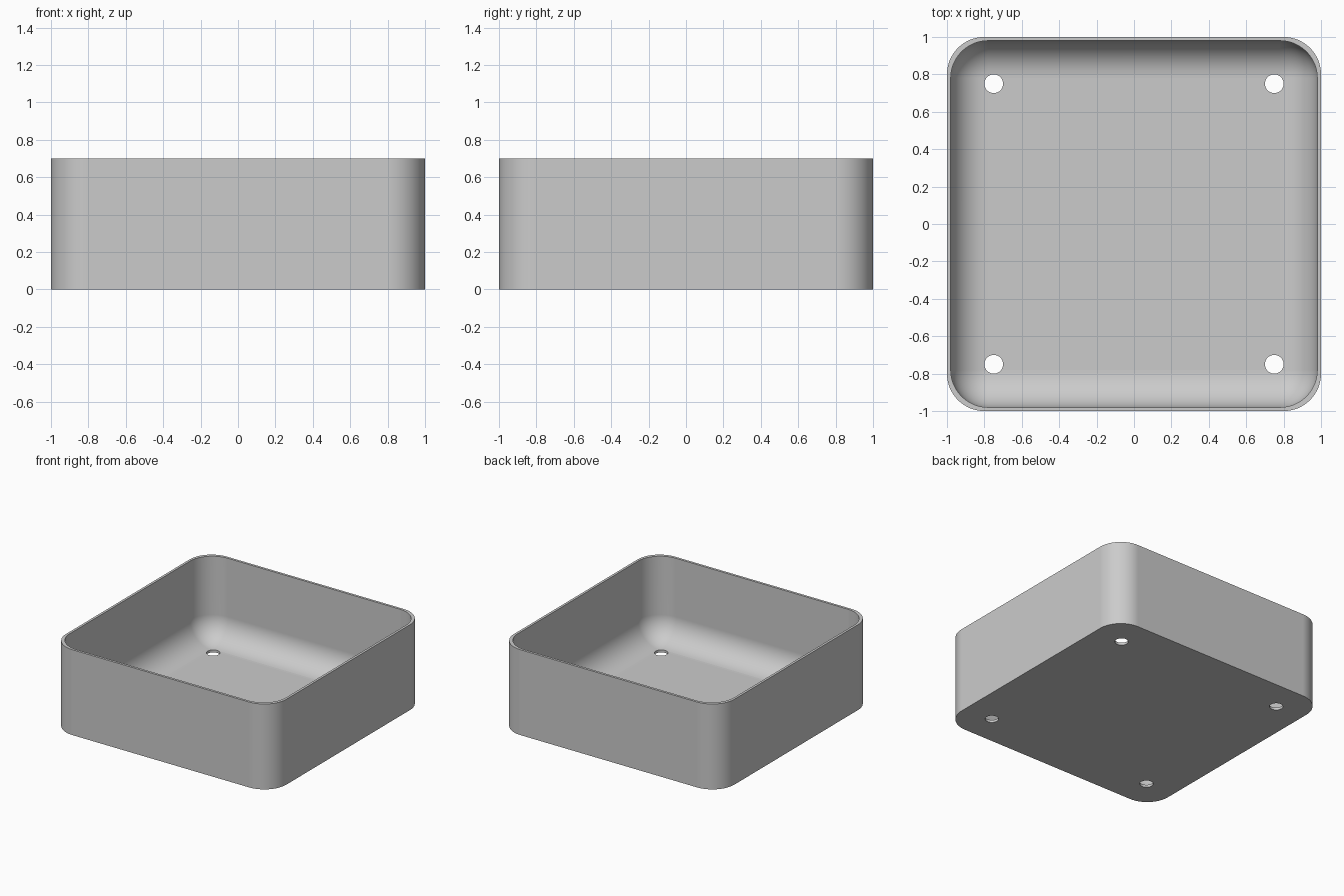
import bpy
import bmesh
from math import cos, sin, pi, radians

cube = bpy.data.objects.get("Cube")
if cube:
    bpy.data.objects.remove(cube, do_unlink=True)

HEIGHT = 0.7
WALL = 0.02
RADIUS = 0.2
HOLE_RADIUS = 0.05
HOLE_OFFSET = 0.75
STEPS = 16

grey = bpy.data.materials.new("plain grey")
grey.use_nodes = True
colour = (0.6, 0.6, 0.6, 1)
grey.diffuse_color = colour
grey.node_tree.nodes["Principled BSDF"].inputs["Base Color"].default_value = colour


def rounded_ring(bm, half, radius, z):
    """Loop of vertices around a square with rounded corners."""
    ring = []
    for corner, (sx, sy) in enumerate([(1, 1), (-1, 1), (-1, -1), (1, -1)]):
        for i in range(STEPS + 1):
            a = (corner + i / STEPS) * pi / 2
            ring.append(bm.verts.new((sx * (half - radius) + radius * cos(a),
                                      sy * (half - radius) + radius * sin(a), z)))
    return ring


def make_tray():
    # Outer wall, rim, inner wall, then the fillet down to the floor
    inner = 1 - WALL
    sections = [(1, RADIUS, 0), (1, RADIUS, HEIGHT), (inner, RADIUS, HEIGHT)]
    for i in range(STEPS + 1):
        a = i / STEPS * pi / 2
        sections.append((inner - RADIUS * (1 - cos(a)), RADIUS * cos(a),
                         WALL + RADIUS * (1 - sin(a))))
    bm = bmesh.new()
    rings = [rounded_ring(bm, *s) for s in sections]
    for low, high in zip(rings, rings[1:]):
        for i in range(len(low)):
            j = (i + 1) % len(low)
            bm.faces.new((low[i], low[j], high[j], high[i]))
    bm.faces.new(rings[0])
    bm.faces.new(rings[-1])
    bmesh.ops.remove_doubles(bm, verts=bm.verts, dist=1e-5)
    bmesh.ops.recalc_face_normals(bm, faces=bm.faces)
    mesh = bpy.data.meshes.new("tray")
    bm.to_mesh(mesh)
    bm.free()
    mesh.materials.append(grey)
    obj = bpy.data.objects.new("tray", mesh)
    bpy.context.collection.objects.link(obj)
    return obj


tray = make_tray()

# Four round drain holes through the floor
for sx in (-1, 1):
    for sy in (-1, 1):
        bpy.ops.mesh.primitive_cylinder_add(
            vertices=48, radius=HOLE_RADIUS, depth=0.3,
            location=(sx * HOLE_OFFSET, sy * HOLE_OFFSET, 0))
        cutter = bpy.context.object
        cutter.name = "hole_cutter"
        cutter.hide_render = True
        cutter.data.materials.append(grey)
        cut = tray.modifiers.new("drain hole", 'BOOLEAN')
        cut.operation = 'DIFFERENCE'
        cut.solver = 'EXACT'
        cut.object = cutter
        bpy.context.view_layer.objects.active = tray
        bpy.ops.object.modifier_apply(modifier=cut.name)
        bpy.data.objects.remove(cutter, do_unlink=True)

# Smooth corners with crisp rim, base and hole edges
bpy.ops.object.select_all(action='DESELECT')
tray.select_set(True)
bpy.context.view_layer.objects.active = tray
bpy.ops.object.shade_smooth_by_angle(angle=radians(30))
weighted = tray.modifiers.new("flat walls", 'WEIGHTED_NORMAL')
weighted.keep_sharp = True
